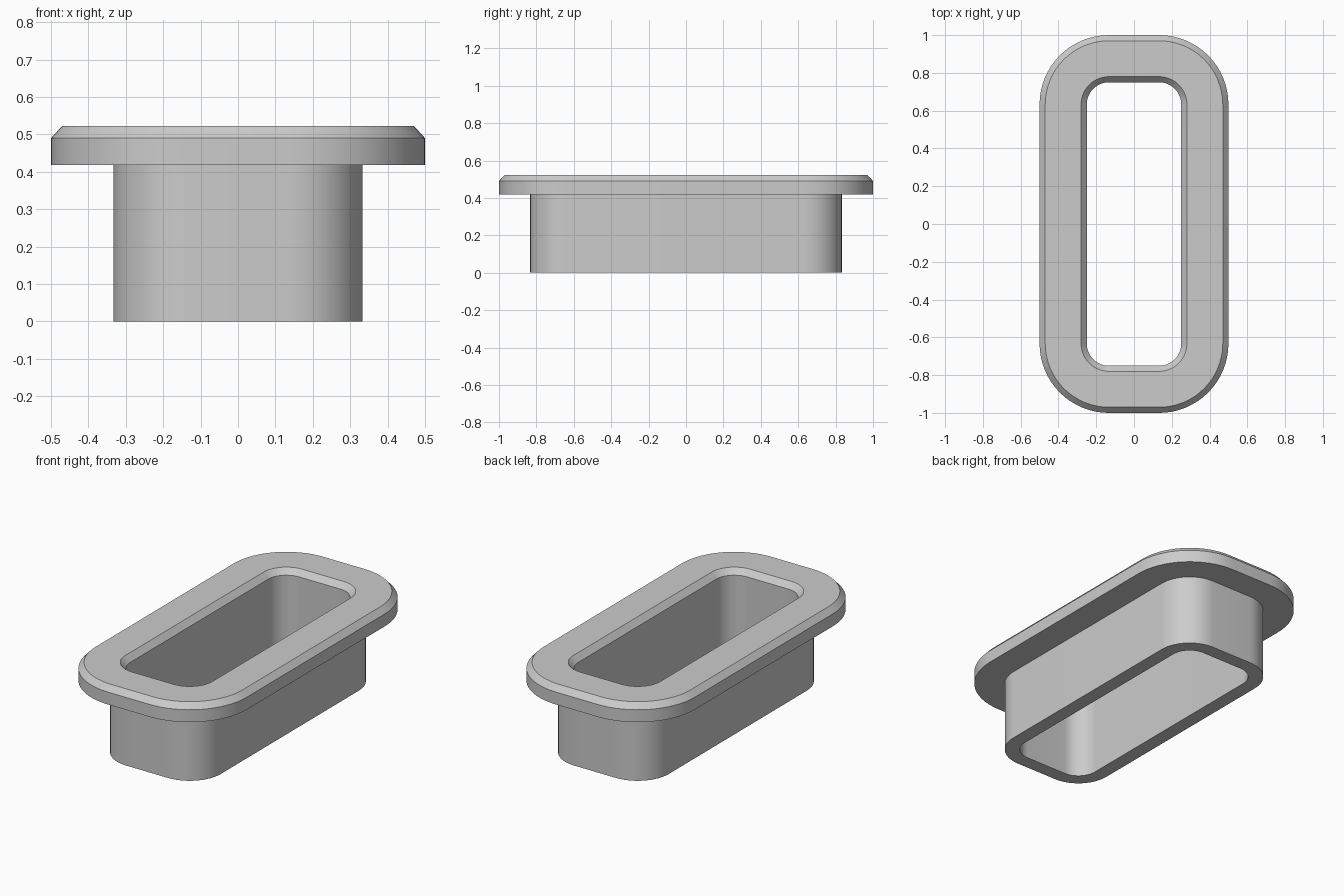
import bpy
import bmesh
from math import cos, sin, pi, radians

if "Cube" in bpy.data.objects:
    bpy.data.objects.remove(bpy.data.objects["Cube"])

CX, CY = 0.133, 0.633      # shared corner centres of every concentric outline
STEPS = 16                 # segments per rounded corner

grey = bpy.data.materials.new("grey")
grey.use_nodes = True
colour = (0.6, 0.6, 0.6, 1)
grey.diffuse_color = colour
grey.node_tree.nodes["Principled BSDF"].inputs["Base Color"].default_value = colour


def outline(bm, half_width, z):
    """Ring of vertices around a rounded rectangle."""
    r = half_width - CX
    ring = []
    for q, (sx, sy) in enumerate([(1, 1), (-1, 1), (-1, -1), (1, -1)]):
        for i in range(STEPS + 1):
            a = (q + i / STEPS) * pi / 2
            ring.append(bm.verts.new((sx * CX + r * cos(a), sy * CY + r * sin(a), z)))
    return ring


def sweep(name, profile):
    """Closed (half width, height) section carried around the outline."""
    bm = bmesh.new()
    rings = [outline(bm, w, z) for w, z in profile]
    for a, b in zip(rings, rings[1:] + rings[:1]):
        for i in range(len(a)):
            j = (i + 1) % len(a)
            bm.faces.new((a[i], a[j], b[j], b[i]))
    bmesh.ops.recalc_face_normals(bm, faces=bm.faces)
    mesh = bpy.data.meshes.new(name)
    bm.to_mesh(mesh)
    bm.free()
    mesh.materials.append(grey)
    obj = bpy.data.objects.new(name, mesh)
    bpy.context.collection.objects.link(obj)
    bpy.ops.object.select_all(action="DESELECT")
    obj.select_set(True)
    bpy.context.view_layer.objects.active = obj
    bpy.ops.object.shade_smooth_by_angle(angle=radians(30))
    return obj


# Sleeve wall, wide flange and chamfered rims in one continuous section
sweep("flanged_sleeve", [
    (0.25, 0), (0.333, 0), (0.333, 0.418), (0.5, 0.418),
    (0.5, 0.49), (0.47, 0.523), (0.28, 0.523), (0.25, 0.49),
])
